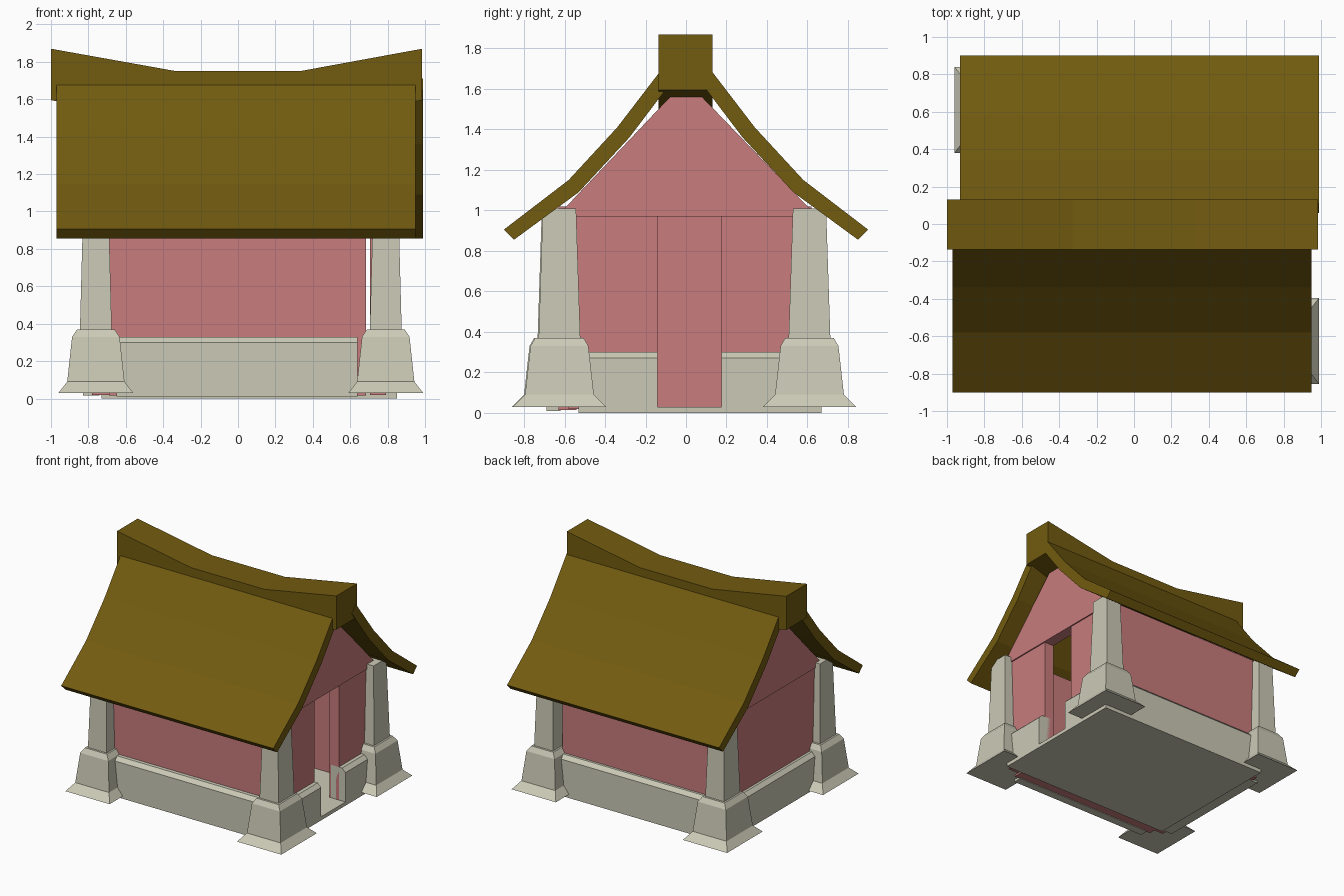
import bpy, bmesh

if "Cube" in bpy.data.objects:
    bpy.data.objects.remove(bpy.data.objects["Cube"])


def material(name, color):
    m = bpy.data.materials.new(name)
    m.diffuse_color = (*color, 1)
    m.use_nodes = True
    m.node_tree.nodes["Principled BSDF"].inputs["Base Color"].default_value = m.diffuse_color
    return m


STONE = material("stone", (0.60, 0.59, 0.47))
PINK = material("pink_plaster", (0.58, 0.20, 0.20))
THATCH = material("brown_roof", (0.17, 0.105, 0.005))


def loft(name, rings, mat):
    """Closed solid skinned through rings of equal point count."""
    bm = bmesh.new()
    rows = [[bm.verts.new(p) for p in ring] for ring in rings]
    n = len(rows[0])
    for a, b in zip(rows, rows[1:]):
        for i in range(n):
            j = (i + 1) % n
            bm.faces.new((a[i], a[j], b[j], b[i]))
    bm.faces.new(rows[0])
    bm.faces.new(rows[-1])
    bmesh.ops.recalc_face_normals(bm, faces=bm.faces)
    me = bpy.data.meshes.new(name)
    bm.to_mesh(me)
    bm.free()
    me.materials.append(mat)
    ob = bpy.data.objects.new(name, me)
    bpy.context.collection.objects.link(ob)
    return ob


def prism_x(name, yz, x0, x1, mat):
    return loft(name, [[(x, y, z) for y, z in yz] for x in (x0, x1)], mat)


def prism_y(name, xz, y0, y1, mat):
    return loft(name, [[(x, y, z) for x, z in xz] for y in (y0, y1)], mat)


def box(name, x0, x1, y0, y1, z0, z1, mat):
    return prism_x(name, [(y0, z0), (y1, z0), (y1, z1), (y0, z1)], x0, x1, mat)


def plinth(inner, outer, z0, z1):
    """Low wall section with a sloping top ledge."""
    return [(inner, z0), (outer, z0), (outer, z1 - 0.03),
            (outer + (0.03 if outer < 0 else -0.03), z1), (inner, z1)]


# Corner pillars: flared foot, pedestal, chamfer, tapered shaft
TIERS = [(0.03, 0.20, 0.23), (0.09, 0.153, 0.17), (0.33, 0.127, 0.143),
         (0.37, 0.10, 0.12), (0.37, 0.085, 0.103), (1.01, 0.068, 0.082)]
for name, cx, cy in (("front_left", -0.76, -0.63), ("front_right", 0.79, -0.625),
                     ("back_left", -0.76, 0.61), ("back_right", 0.79, 0.61)):
    loft("pillar_" + name,
         [[(cx + sx * hx, cy + sy * hy, z) for sx, sy in ((-1, -1), (1, -1), (1, 1), (-1, 1))]
          for z, hx, hy in TIERS], STONE)

# Floor slab
box("floor", -0.73, 0.85, -0.53, 0.67, 0, 0.03, STONE)

# Stone plinths around the base, split at the doorway
DOOR = (-0.14, 0.175)
prism_x("front_plinth", plinth(-0.62, -0.69, 0.01, 0.33), -0.65, 0.64, STONE)
prism_x("back_plinth", plinth(0.60, 0.67, 0.005, 0.33), -0.65, 0.67, STONE)
prism_y("left_plinth", plinth(-0.74, -0.83, 0.015, 0.31), -0.53, 0.51, STONE)
prism_y("right_plinth_front", plinth(0.72, 0.85, 0.005, 0.30), -0.53, DOOR[0], STONE)
prism_y("right_plinth_back", plinth(0.72, 0.85, 0.005, 0.30), DOOR[1], 0.52, STONE)

# Plaster walls
box("front_wall", -0.69, 0.685, -0.63, -0.54, 0.015, 1.02, PINK)
box("back_wall", -0.69, 0.685, 0.53, 0.62, 0.02, 1.02, PINK)
box("left_wall", -0.78, -0.69, -0.58, 0.56, 0.02, 0.98, PINK)
box("right_wall_front", 0.705, 0.79, -0.58, DOOR[0], 0.02, 0.98, PINK)
box("right_wall_back", 0.705, 0.79, DOOR[1], 0.56, 0.02, 0.98, PINK)

# Gables above the end walls
GABLE = [(-0.54, 0.97), (0.54, 0.97), (0.61, 1.01), (0.07, 1.57), (-0.07, 1.57), (-0.60, 1.01)]
prism_x("left_gable", GABLE, -0.79, -0.69, PINK)
prism_x("right_gable", GABLE, 0.705, 0.80, PINK)

# Curved roof slopes
SLOPE = [(0.11, 1.71), (0.34, 1.41), (0.58, 1.15), (0.90, 0.905),
         (0.85, 0.855), (0.53, 1.09), (0.28, 1.36), (0.06, 1.65)]
prism_x("front_roof", [(-y, z) for y, z in SLOPE], -0.97, 0.95, THATCH)
prism_x("back_roof", SLOPE, -0.93, 0.99, THATCH)

# Sagging ridge beam
SAG = [(-1.0, 1.87), (-0.33, 1.75), (0.33, 1.75), (0.985, 1.87)]
loft("ridge_beam", [[(x, -0.135, z - 0.275), (x, 0.132, z - 0.275), (x, 0.132, z), (x, -0.135, z)]
                    for x, z in SAG], THATCH)
